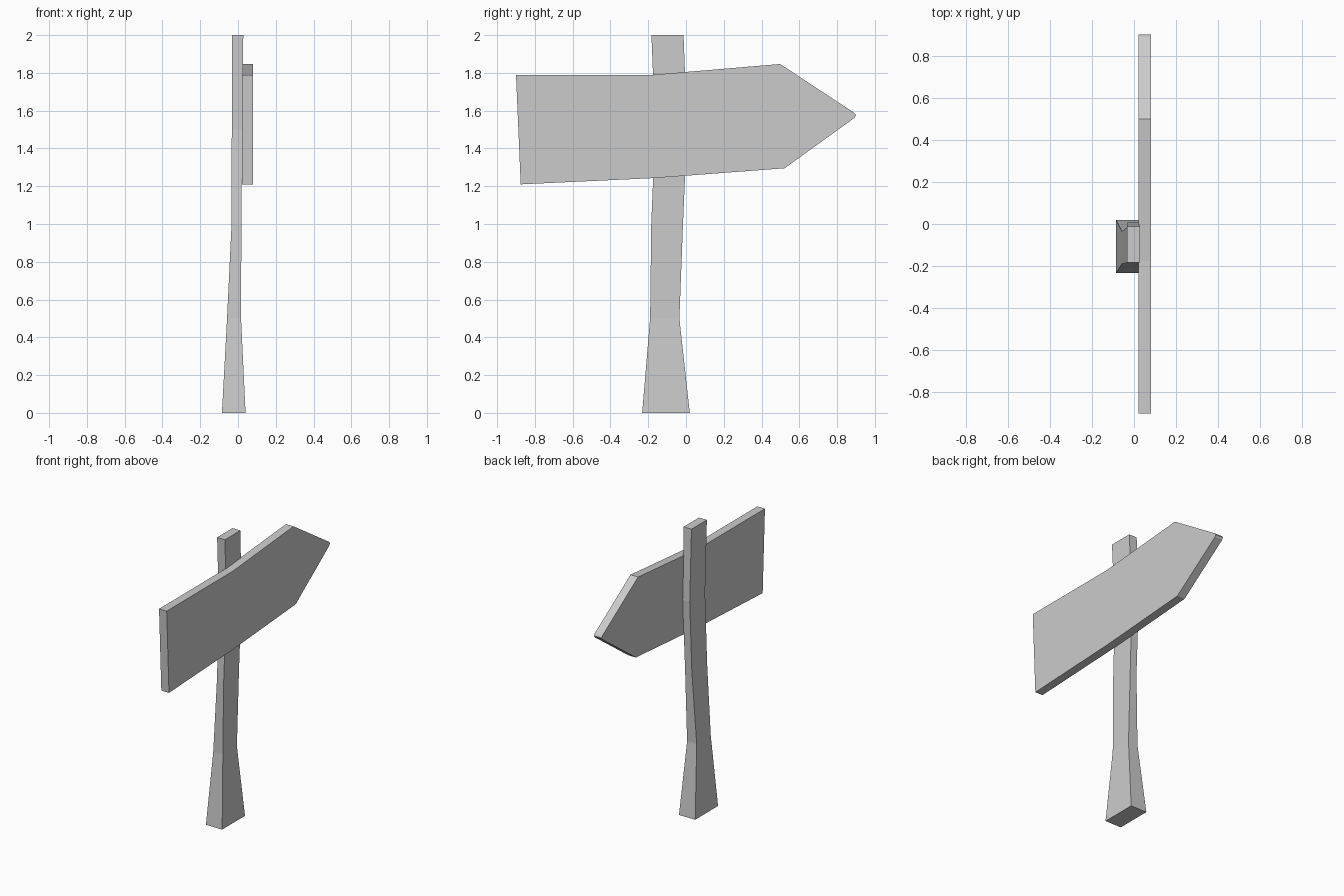
import bpy, bmesh

if "Cube" in bpy.data.objects:
    bpy.data.objects.remove(bpy.data.objects["Cube"])


def loft(name, rings):
    """Join rings of equal point count into a closed, flat-shaded solid."""
    bm = bmesh.new()
    loops = [[bm.verts.new(p) for p in ring] for ring in rings]
    for a, b in zip(loops, loops[1:]):
        for i in range(len(a)):
            j = (i + 1) % len(a)
            bm.faces.new((a[i], a[j], b[j], b[i]))
    bm.faces.new(loops[0][::-1])
    bm.faces.new(loops[-1])
    bmesh.ops.recalc_face_normals(bm, faces=bm.faces[:])
    mesh = bpy.data.meshes.new(name)
    bm.to_mesh(mesh)
    bm.free()
    obj = bpy.data.objects.new(name, mesh)
    bpy.context.collection.objects.link(obj)
    return obj


# Post: slightly crooked square timber, flared at the foot (z, x0, x1, y0, y1)
sections = [
    (0.0, -0.085, 0.04, -0.232, 0.02),
    (0.5, -0.058, 0.016, -0.19, -0.035),
    (1.0, -0.034, 0.018, -0.184, -0.016),
    (1.5, -0.033, 0.022, -0.163, 0.006),
    (2.0, -0.033, 0.028, -0.183, -0.013),
]
loft("post", [[(x0, y0, z), (x1, y0, z), (x1, y1, z), (x0, y1, z)]
              for z, x0, x1, y0, y1 in sections])

# Arrow board: bent plank outline (y, z), extruded along x
outline = [
    (-0.875, 1.21), (-0.17, 1.243), (0.522, 1.295), (0.892, 1.562),
    (0.9, 1.575), (0.892, 1.588), (0.498, 1.847), (-0.175, 1.79), (-0.9, 1.79),
]
loft("arrow_board", [[(x, y, z) for y, z in outline] for x in (0.021, 0.08)])
